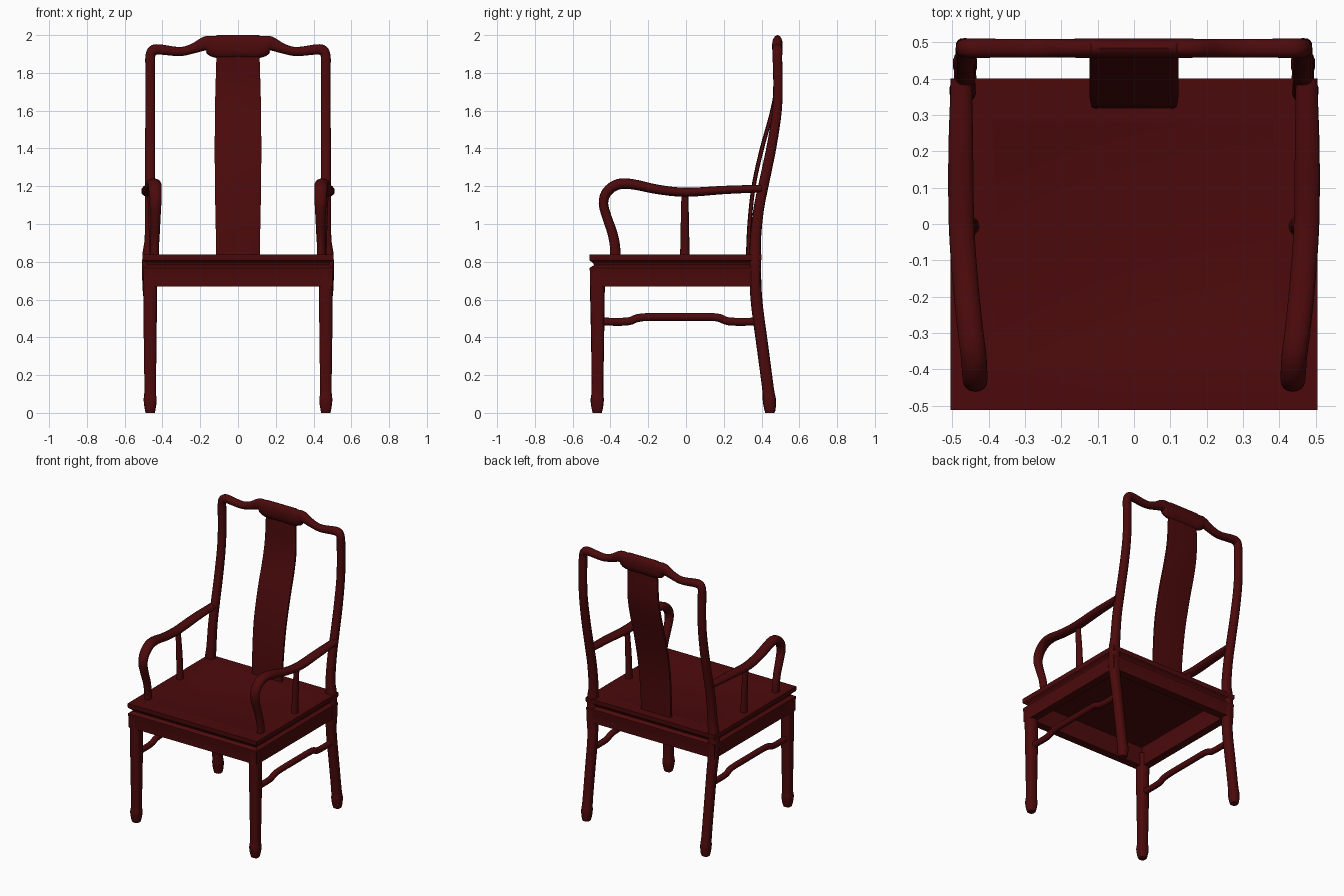
import bpy, bmesh, math
from mathutils import Vector

wood = bpy.data.materials.new("dark red lacquer")
wood.diffuse_color = (0.072, 0.003, 0.0035, 1)


def finish(name, bm, angle=40):
    bmesh.ops.recalc_face_normals(bm, faces=bm.faces)
    me = bpy.data.meshes.new(name)
    bm.to_mesh(me)
    bm.free()
    me.materials.append(wood)
    ob = bpy.data.objects.new(name, me)
    bpy.context.collection.objects.link(ob)
    bpy.ops.object.select_all(action='DESELECT')
    ob.select_set(True)
    bpy.context.view_layer.objects.active = ob
    bpy.ops.object.shade_smooth_by_angle(angle=math.radians(angle))
    return ob


def smooth_path(rows, steps):
    """Catmull-Rom through rows of (x, y, z, half width, half depth)."""
    rows = [Vector(r) for r in rows]
    ext = [rows[0] * 2 - rows[1]] + rows + [rows[-1] * 2 - rows[-2]]
    out = []
    for i in range(1, len(ext) - 2):
        a, b, c, d = ext[i - 1:i + 3]
        for s in range(steps):
            t = s / steps
            out.append(0.5 * (2 * b + (c - a) * t + (2 * a - 5 * b + 4 * c - d) * t * t
                              + (3 * b - a - 3 * c + d) * t ** 3))
    return out + [rows[-1]]


def sweep(name, rows, side, square=1.0, sides=14, steps=4):
    """Loft rounded rings along a path; square < 1 makes the section boxier."""
    pts = smooth_path(rows, steps)
    side = Vector(side)
    bm = bmesh.new()
    rings = []
    for i, p in enumerate(pts):
        tan = (pts[min(i + 1, len(pts) - 1)] - pts[max(i - 1, 0)])
        tan = Vector(tan[:3]).normalized()
        s = (side - tan * side.dot(tan)).normalized()
        n = tan.cross(s)
        ring = []
        for k in range(sides):
            a = 2 * math.pi * (k + 0.5) / sides
            u = math.copysign(abs(math.cos(a)) ** square, math.cos(a))
            v = math.copysign(abs(math.sin(a)) ** square, math.sin(a))
            ring.append(bm.verts.new(Vector(p[:3]) + s * u * p[3] + n * v * p[4]))
        rings.append(ring)
    for r0, r1 in zip(rings, rings[1:]):
        for k in range(sides):
            j = (k + 1) % sides
            bm.faces.new((r0[k], r0[j], r1[j], r1[k]))
    bm.faces.new(rings[0])
    bm.faces.new(rings[-1])
    return finish(name, bm)


# Seat: moulded edge profile (inset, height) run round a rectangle, hollow below
bm = bmesh.new()
loops = []
for i, z in [(0.06, 0.805), (0.06, 0.67), (0.005, 0.67), (0.005, 0.745), (0.002, 0.755),
             (0.002, 0.768), (0.025, 0.782), (0.02, 0.793), (0.003, 0.806), (0.0, 0.815),
             (0.0, 0.838), (0.11, 0.838), (0.125, 0.833)]:
    x, y0, y1 = 0.505 - i, -0.512 + i, 0.40 - i
    loops.append([bm.verts.new(c) for c in ((-x, y0, z), (x, y0, z), (x, y1, z), (-x, y1, z))])
for a, b in zip(loops, loops[1:]):
    for k in range(4):
        bm.faces.new((a[k], a[(k + 1) % 4], b[(k + 1) % 4], b[k]))
bm.faces.new(loops[0])
bm.faces.new(loops[-1])
finish("seat", bm, 25)

for sx, tag in ((-1, "left"), (1, "right")):
    X = 0.465 * sx
    S = 0.472 * sx

    # Front leg with rounded foot
    sweep("front_leg_" + tag, [
        (X, -0.47, 0.0, 0.024, 0.024), (X, -0.47, 0.025, 0.030, 0.030),
        (X, -0.47, 0.07, 0.035, 0.035), (X, -0.469, 0.125, 0.031, 0.031),
        (X, -0.468, 0.35, 0.034, 0.034), (X, -0.469, 0.65, 0.037, 0.039),
        (X, -0.469, 0.76, 0.037, 0.039)], (1, 0, 0), 0.6)

    # Back leg and post in one curved piece, flush with the seat sides
    sweep("back_post_" + tag, [
        (X, 0.445, 0.0, 0.025, 0.025), (X, 0.444, 0.025, 0.030, 0.031),
        (X, 0.441, 0.07, 0.034, 0.035), (X, 0.434, 0.13, 0.031, 0.031),
        (X, 0.405, 0.35, 0.031, 0.031), (X, 0.378, 0.55, 0.032, 0.031),
        (S, 0.368, 0.68, 0.035, 0.031), (S, 0.367, 0.83, 0.035, 0.031),
        (X, 0.368, 0.92, 0.030, 0.029),
        (X, 0.385, 1.08, 0.028, 0.028), (X, 0.42, 1.25, 0.027, 0.027),
        (X, 0.455, 1.42, 0.027, 0.026), (X, 0.482, 1.60, 0.026, 0.025),
        (X, 0.487, 1.75, 0.026, 0.025), (X, 0.484, 1.88, 0.026, 0.025)], (1, 0, 0), 0.75)

    # Arm rail curling down into its front support
    arm = [(0.475, 0.40, 1.188, 0.030, 0.020), (0.477, 0.2, 1.18, 0.035, 0.022),
           (0.475, 0.0, 1.168, 0.036, 0.024), (0.465, -0.15, 1.183, 0.036, 0.025),
           (0.452, -0.28, 1.21, 0.036, 0.027), (0.442, -0.36, 1.21, 0.036, 0.028),
           (0.438, -0.418, 1.17, 0.035, 0.027), (0.437, -0.437, 1.11, 0.032, 0.025),
           (0.437, -0.42, 1.04, 0.028, 0.025), (0.438, -0.392, 0.96, 0.025, 0.026),
           (0.44, -0.377, 0.89, 0.023, 0.027), (0.44, -0.374, 0.825, 0.023, 0.028)]
    sweep("arm_" + tag, [(r[0] * sx, *r[1:]) for r in arm], (1, 0, 0))

    # Slim spindle under the arm
    sweep("arm_spindle_" + tag, [
        (0.449 * sx, -0.006, 0.825, 0.027, 0.030), (0.449 * sx, -0.006, 0.85, 0.021, 0.025),
        (0.454 * sx, -0.006, 1.0, 0.020, 0.022), (0.464 * sx, -0.006, 1.17, 0.016, 0.018)],
        (1, 0, 0))

    # Side stretcher with raised middle
    sweep("side_stretcher_" + tag, [
        (X, y, z, 0.02, 0.021) for y, z in
        ((-0.45, 0.483), (-0.31, 0.484), (-0.23, 0.506), (0.0, 0.508), (0.16, 0.506),
         (0.23, 0.484), (0.39, 0.483))], (1, 0, 0))

# Crest rail swelling into a headrest; mirrored half path
half = [(0.465, 1.84, 0.025, 0.026), (0.464, 1.89, 0.026, 0.026), (0.45, 1.918, 0.027, 0.028),
        (0.415, 1.924, 0.027, 0.027), (0.31, 1.913, 0.026, 0.024), (0.24, 1.928, 0.026, 0.026),
        (0.18, 1.953, 0.026, 0.036), (0.155, 1.954, 0.027, 0.044), (0.115, 1.940, 0.028, 0.060)]
crest = [(-x, 0.484, z, w, d) for x, z, w, d in half] + [(0, 0.484, 1.940, 0.028, 0.060)] \
    + [(x, 0.484, z, w, d) for x, z, w, d in reversed(half)]
sweep("crest_rail", crest, (0, 1, 0), 0.9)

# Curved back splat
sweep("back_splat", [
    (0, 0.328, 0.825, 0.116, 0.011), (0, 0.336, 1.0, 0.119, 0.011),
    (0, 0.358, 1.2, 0.123, 0.011), (0, 0.402, 1.4, 0.124, 0.011),
    (0, 0.452, 1.58, 0.123, 0.011), (0, 0.477, 1.72, 0.120, 0.011),
    (0, 0.482, 1.92, 0.114, 0.011)], (1, 0, 0), 0.25)
